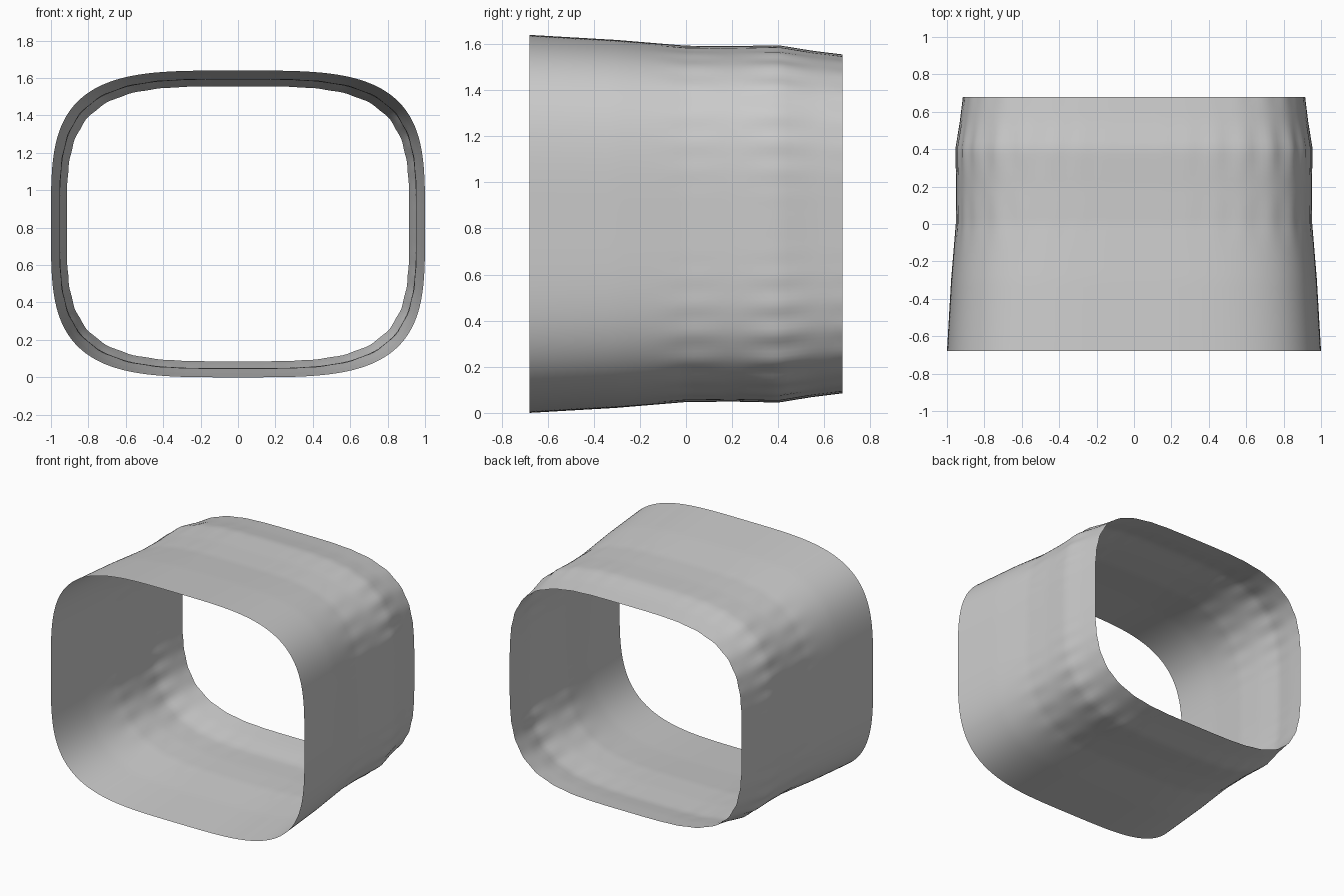
import bpy, bmesh, math

if "Cube" in bpy.data.objects:
    bpy.data.objects.remove(bpy.data.objects["Cube"])

SEGS, ROWS, N = 264, 40, 3.7
# (y, inset) control points of the sleeve wall, front to back
PROFILE = [(-0.68, 0.0), (-0.3, 0.022), (0.0, 0.047), (0.2, 0.049),
           (0.4, 0.045), (0.55, 0.069), (0.68, 0.085)]


def inset_at(y):
    for (y0, i0), (y1, i1) in zip(PROFILE, PROFILE[1:]):
        if y <= y1 + 1e-6:
            return i0 + (i1 - i0) * (y - y0) / (y1 - y0)
    return PROFILE[-1][1]


def ripple(a, y):
    # small wrinkles on the four rounded corners, only toward the back
    corner = math.sin(2 * a) ** 2
    wave = max(0.0, min(1.0, (y + 0.25) / 0.5))
    return 0.006 * corner * wave * math.cos(44 * a) * (0.6 + 0.4 * math.cos(16 * (y - 0.4)))


# rounded-square sleeve: one open sheet lofted from front to back
bm = bmesh.new()
rings = []
for j in range(ROWS + 1):
    y = -0.68 + 1.36 * j / ROWS
    d = inset_at(y)
    ring = []
    for i in range(SEGS):
        a = 2 * math.pi * i / SEGS
        c, s = math.cos(a), math.sin(a)
        r = (abs(c) ** N + abs(s) ** N) ** (-1 / N) + ripple(a, y)
        ring.append(bm.verts.new(((1 - d) * r * c, y, 0.82 + (0.82 - d) * r * s)))
    rings.append(ring)
for r0, r1 in zip(rings, rings[1:]):
    for i in range(SEGS):
        k = (i + 1) % SEGS
        f = bm.faces.new((r0[i], r1[i], r1[k], r0[k]))
        f.smooth = True
bmesh.ops.recalc_face_normals(bm, faces=bm.faces)
# make the normals point outward
bm.faces.ensure_lookup_table()
f = bm.faces[0]
if f.normal.x < 0:
    bmesh.ops.reverse_faces(bm, faces=bm.faces)
mesh = bpy.data.meshes.new("fabric_sleeve")
bm.to_mesh(mesh)
bm.free()
bpy.context.collection.objects.link(bpy.data.objects.new("fabric_sleeve", mesh))
